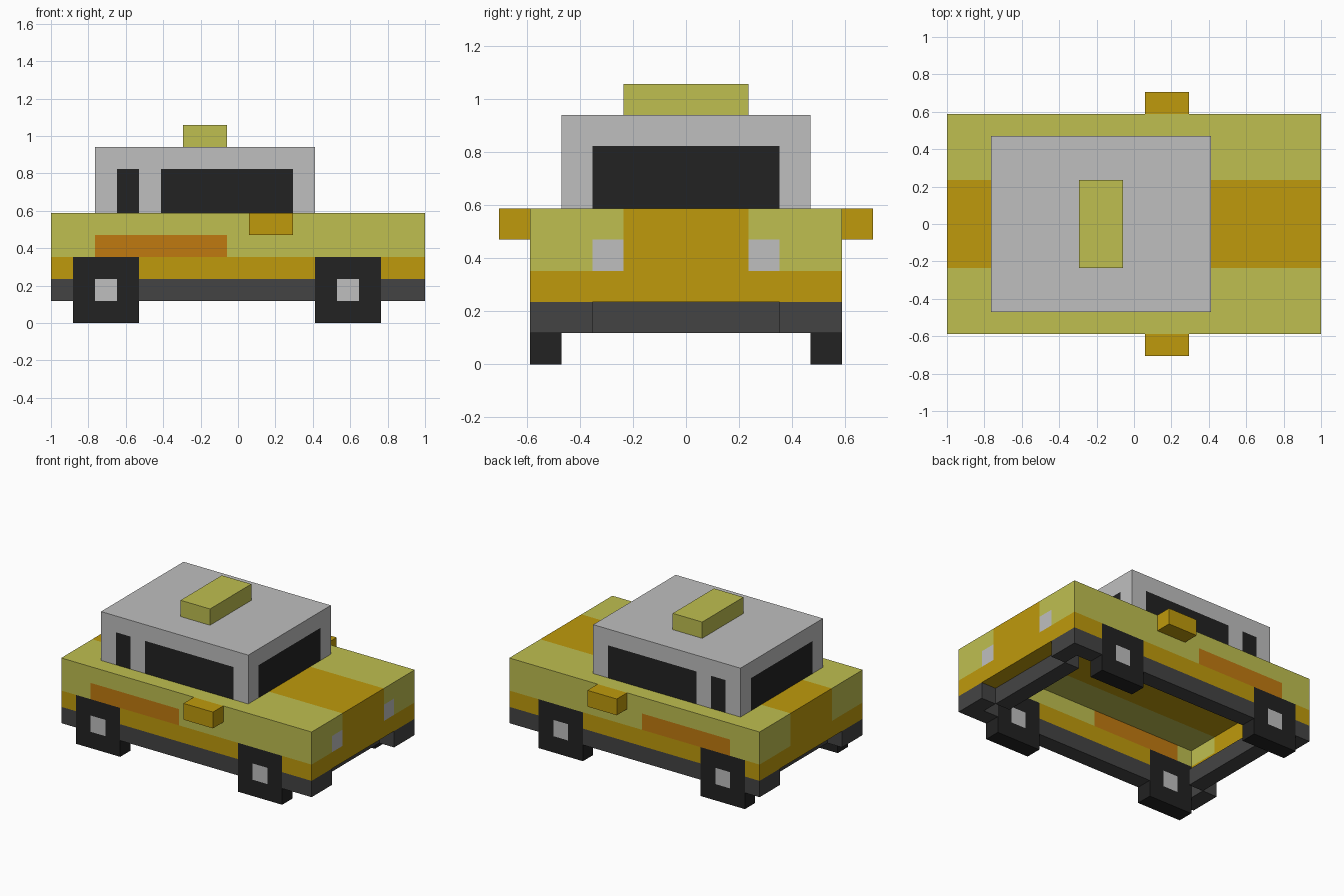
import bpy
import bmesh
from mathutils import Vector

cube = bpy.data.objects.get("Cube")
if cube:
    bpy.data.objects.remove(cube, do_unlink=True)

U = 2 / 17  # one block; all sizes below are in blocks


def material(name, rgb):
    lin = [(c / 255 / 12.92) if c < 11 else ((c / 255 + 0.055) / 1.055) ** 2.4 for c in rgb]
    m = bpy.data.materials.new(name)
    m.diffuse_color = (*lin, 1)
    m.use_nodes = True
    bsdf = next(n for n in m.node_tree.nodes if n.type == 'BSDF_PRINCIPLED')
    bsdf.inputs["Base Color"].default_value = (*lin, 1)
    return m


LIME = material("lime yellow paint", (191, 191, 80))
GOLD = material("golden yellow paint", (191, 154, 12))
ORANGE = material("orange paint", (192, 122, 16))
SILVER = material("light grey", (191, 191, 191))
GREY = material("dark grey", (68, 68, 68))
BLACK = material("black", (34, 34, 34))


def box(name, mats, x, y, z, cuts=(), rule=None):
    """Box from ranges in blocks; cuts are (axis, position), rule(centre, normal) picks the material."""
    bm = bmesh.new()
    bmesh.ops.create_cube(bm, size=1)
    for v in bm.verts:
        v.co = Vector([r[0] + (c + 0.5) * (r[1] - r[0]) for c, r in zip(v.co, (x, y, z))])
    for axis, pos in cuts:
        n = Vector([float(i == axis) for i in range(3)])
        bmesh.ops.bisect_plane(bm, geom=bm.verts[:] + bm.edges[:] + bm.faces[:],
                               plane_co=n * pos, plane_no=n)
    bm.normal_update()
    if rule:
        for f in bm.faces:
            f.material_index = int(rule(f.calc_center_median(), f.normal))
    bmesh.ops.scale(bm, vec=(U, U, U), verts=bm.verts)
    me = bpy.data.meshes.new(name)
    bm.to_mesh(me)
    bm.free()
    for m in mats:
        me.materials.append(m)
    ob = bpy.data.objects.new(name, me)
    bpy.context.collection.objects.link(ob)
    return ob


def side(s, a, b):
    return tuple(sorted((s * a, s * b)))


# Deck with a central stripe
box("deck_stripe", [GOLD], (-8.5, 8.5), (-2, 2), (4, 5))

# Left and right sides
for s, label in ((-1, "right"), (1, "left")):
    outer = side(s, 4, 5)
    box(f"deck_{label}", [LIME], (-8.5, 8.5), side(s, 2, 5), (4, 5))

    # Upper panel with the door flash
    for part, mat, xr in (("rear_panel", LIME, (-8.5, -6.5)),
                          ("door_flash", ORANGE, (-6.5, -0.5)),
                          ("front_panel", LIME, (-0.5, 8.5))):
        box(f"{part}_{label}", [mat], xr, outer, (3, 4))

    # Lower panel and sill, interrupted by the wheels
    for part, xr in (("rear", (-8.5, -7.5)), ("middle", (-4.5, 3.5)), ("front", (6.5, 8.5))):
        box(f"lower_panel_{part}_{label}", [GOLD], xr, outer, (2, 3))
        box(f"sill_{part}_{label}", [GREY], xr, outer, (1, 2))

    # Square wheels with a hub on both faces
    for part, cx in (("rear", -6), ("front", 5)):
        box(f"{part}_wheel_{label}", [BLACK, SILVER], (cx - 1.5, cx + 1.5), outer, (0, 3),
            [(0, cx - 0.5), (0, cx + 0.5), (2, 1), (2, 2)],
            lambda c, n, cx=cx: abs(n.y) > 0.5 and abs(c.x - cx) < 0.5 and 1 < c.z < 2)

    # Door mirror
    box(f"door_mirror_{label}", [GOLD], (0.5, 2.5), side(s, 5, 6), (4, 5))

# Front and rear walls with bumpers
for e, end in ((-1, "rear"), (1, "front")):
    wall = side(e, 7.5, 8.5)
    box(f"{end}_centre_panel", [GOLD], wall, (-2, 2), (3, 4))
    box(f"{end}_lower_panel", [GOLD], wall, (-4, 4), (2, 3))
    box(f"{end}_bumper", [GREY], side(e, 6.5, 7.5), (-3, 3), (1, 2))
    for s, label in ((-1, "right"), (1, "left")):
        lamp = ("headlight", SILVER) if e > 0 else ("rear_inner_panel", LIME)
        box(f"{lamp[0]}_{label}", [lamp[1]], wall, side(s, 2, 3), (3, 4))
        box(f"{end}_outer_panel_{label}", [LIME], wall, side(s, 3, 4), (3, 4))
        box(f"{end}_bumper_corner_{label}", [GREY], wall, side(s, 3, 4), (1, 2))


# Cabin with windows cut into its four walls
def is_window(c, n):
    if abs(n.z) > 0.5 or c.z > 7:
        return False
    if abs(n.x) > 0.5:
        return abs(c.y) < 3
    return -5.5 < c.x < -4.5 or -3.5 < c.x < 2.5


box("cabin", [SILVER, BLACK], (-6.5, 3.5), (-4, 4), (5, 8),
    [(0, p) for p in (-5.5, -4.5, -3.5, 2.5)] + [(1, -3), (1, 3), (2, 7)], is_window)

# Roof sign
box("roof_sign", [LIME], (-2.5, -0.5), (-2, 2), (8, 9))
